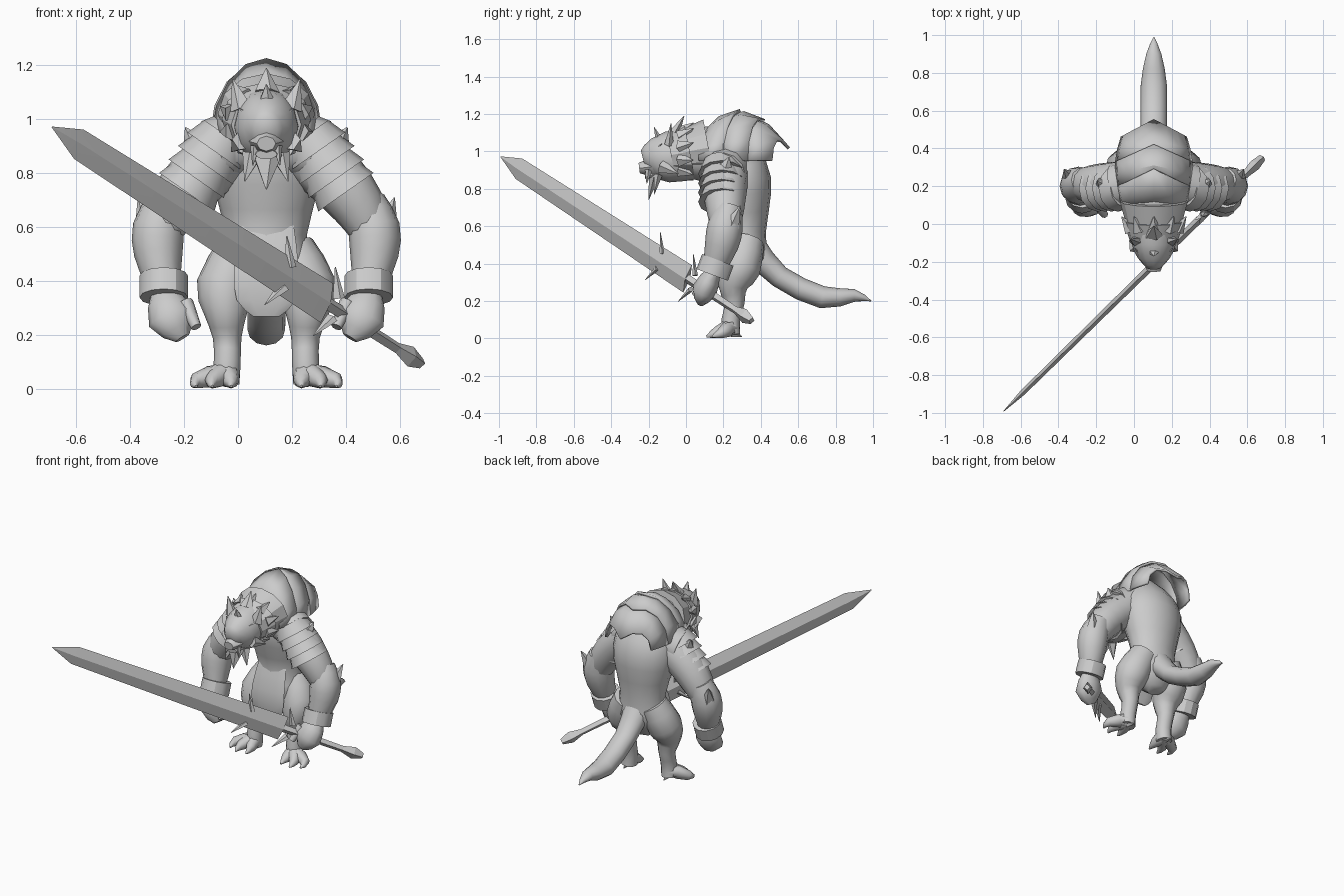
import bpy
import bmesh
from math import sin, cos, pi, radians
from mathutils import Vector

cube = bpy.data.objects.get("Cube")
if cube:
    bpy.data.objects.remove(cube, do_unlink=True)

# The body's symmetry plane; the long sword shifts it off the origin
MIDDLE = Vector((.105, 0, 0))

grey = bpy.data.materials.new("plain grey")
grey.use_nodes = True
grey.diffuse_color = (.6, .6, .6, 1)
grey.node_tree.nodes["Principled BSDF"].inputs["Base Color"].default_value = grey.diffuse_color


def make(name, rows, closed=True, angle=50, thickness=0):
    """Skin a list of equally long vertex rows into one object."""
    bm = bmesh.new()
    grid = [[bm.verts.new(point) for point in row] for row in rows]
    count = len(grid[0])
    for low, high in zip(grid, grid[1:]):
        for i in range(count if closed else count - 1):
            j = (i + 1) % count
            bm.faces.new((low[i], low[j], high[j], high[i]))
    if closed:
        bm.faces.new(grid[0])
        bm.faces.new(grid[-1])
    bmesh.ops.recalc_face_normals(bm, faces=bm.faces)
    mesh = bpy.data.meshes.new(name)
    bm.to_mesh(mesh)
    bm.free()
    mesh.materials.append(grey)
    obj = bpy.data.objects.new(name, mesh)
    bpy.context.collection.objects.link(obj)
    if thickness:
        solid = obj.modifiers.new("thickness", "SOLIDIFY")
        solid.thickness = thickness
        solid.offset = 0
    bpy.ops.object.select_all(action="DESELECT")
    obj.select_set(True)
    bpy.context.view_layer.objects.active = obj
    bpy.ops.object.shade_smooth_by_angle(angle=radians(angle))


def refine(rings):
    """Add a smoothly interpolated ring between each pair of rings."""
    keys = [Vector(ring) for ring in rings]
    if len(keys) == 2:
        return keys
    result = []
    for i, (start, end) in enumerate(zip(keys, keys[1:])):
        before = keys[max(i - 1, 0)]
        after = keys[min(i + 2, len(keys) - 1)]
        bulge = (start + end - before - after) / 16
        result += [start, (start + end) / 2 + bulge]
    return result + [keys[-1]]


def tube(name, rings, flat=1, side=1, sides=12, angle=50):
    """Loft ellipses (x, y, z, half width) along a path; flat is depth over width."""
    rings = refine(rings)
    mids = [Vector(ring[:3]) for ring in rings]
    rows = []
    for i, mid in enumerate(mids):
        along = (mids[min(i + 1, len(mids) - 1)] - mids[max(i - 1, 0)]).normalized()
        ref = Vector((1, 0, 0)) if abs(along.x) < .9 else Vector((0, 1, 0))
        across = (ref - along * ref.dot(along)).normalized()
        other = along.cross(across) * flat
        row = []
        for k in range(sides):
            turn = 2 * pi * k / sides
            point = mid + (across * cos(turn) + other * sin(turn)) * rings[i][3]
            point.x *= side
            row.append(point + MIDDLE)
        rows.append(row)
    make(name, rows, angle=angle)


def middle(name, rings, **options):
    """A tube on the symmetry plane: rings of (y, z, half width)."""
    tube(name, [(0, *ring) for ring in rings], **options)


def spike(name, base, tip, wide, **options):
    tube(name, [(*base, wide), (*tip, .002)], sides=5, angle=30, **options)


def on_sword(x, across=0):
    """Point in the sword's upright plane, at a distance from its centre line."""
    return Vector((x, .98 * x - .315, .53 - .64 * x)) + across * Vector((.29, .29, .91))


def steel(name, stations):
    """Diamond sections along the sword: (x, half width, half thickness)."""
    normal = Vector((.7, -.7, 0))
    make(name, [(on_sword(x, wide), on_sword(x) + normal * thick,
                 on_sword(x, -wide), on_sword(x) - normal * thick)
                for x, wide, thick in stations], angle=10)


# Trunk, neck and tail
middle("torso", [(.33, .3, .06), (.3, .42, .17), (.31, .57, .15), (.3, .77, .2),
                 (.28, .9, .2), (.2, 1.06, .13)], flat=.78, sides=16)
middle("neck", [(.24, .98, .17), (0, .99, .13)])
middle("tail", [(.36, .48, .09), (.5, .33, .07), (.73, .22, .07), (.9, .23, .04),
                (.99, .2, .002)], flat=.85)
middle("loincloth", [(.22, .62, .1), (.17, .45, .12), (.165, .33, .11), (.17, .27, .05)],
       flat=.1)

# Steep-faced head with muzzle, jaw and beard
middle("head", [(.05, .99, .12), (-.1, .97, .118), (-.18, .97, .085), (-.23, .96, .04)],
       flat=1.15)
middle("muzzle", [(-.17, .92, .07), (-.25, .91, .035)], flat=.8, sides=8)
middle("jaw", [(0, .9, .09), (-.22, .87, .04)], flat=.45)
spike("forehead_crest", (0, -.14, 1.05), (0, -.17, 1.13), .04, flat=.6)
spike("mane_crest", (0, -.06, 1.1), (0, -.01, 1.19), .05, flat=.6)
spike("beard", (0, -.17, .87), (0, -.2, .74), .06, flat=.5)

# Two flared collars of mane with a jagged rim
middle("mane_front", [(-.08, .98, .13), (.02, 1, .165)], flat=.85, angle=30)
middle("mane_rear", [(.01, 1, .15), (.12, 1.02, .18)], flat=.85, angle=30)
for k in range(10):
    turn = 2 * pi * (k + .5) / 10
    outward = Vector((cos(turn), 0, .85 * sin(turn)))
    spike("mane_lock", Vector((0, -.03, .99)) + outward * .13,
          Vector((0, .04, 1)) + outward * .18, .04)

# Overlapping shell plates that follow the hump of the back
for i, label in enumerate(("front", "middle", "rear")):
    arches = []
    for rim in (0, .5, 1):
        arch = []
        for k in range(9):
            turn = pi * k / 8
            y = .07 + .13 * i + .13 * rim
            wide = .2 - (y - .28) ** 2
            y += .09 * rim * (1 - abs(cos(turn)))
            crest = 1.2 - 2.8 * (y - .28) ** 2 + .02 * rim
            foot = .95
            arch.append(MIDDLE + Vector((wide * cos(turn), y, foot + (crest - foot) * sin(turn))))
        arches.append(arch)
    make("shell_" + label, arches, closed=False, angle=30, thickness=.016)

for side, label in ((1, "left_"), (-1, "right_")):
    # Face details
    spike(label + "ear", (.09, -.09, 1.04), (.125, -.08, 1.15), .045, flat=.6, side=side)
    spike(label + "brow", (.02, -.21, .98), (.1, -.13, 1.04), .025, side=side)
    spike(label + "cheek", (.09, -.13, .92), (.13, -.04, .88), .04, side=side)
    spike(label + "fang", (.04, -.2, .9), (.05, -.21, .83), .02, side=side)
    spike(label + "beard_lock", (.05, -.15, .87), (.08, -.17, .77), .04, flat=.6, side=side)

    # Shoulder, arm, pointed elbow, fist and cuff
    tube(label + "shoulder", [(0, .25, .95, .13), (.2, .2, .88, .12)], side=side)
    tube(label + "upper_arm", [(.12, .23, .9, .11), (.25, .21, .79, .115), (.34, .21, .68, .1),
                               (.38, .21, .6, .08)], side=side)
    tube(label + "forearm", [(.37, .23, .7, .07), (.4, .21, .6, .095), (.4, .19, .5, .09),
                             (.38, .15, .37, .06)], side=side)
    spike(label + "elbow", (.44, .24, .6), (.475, .29, .71), .05, side=side)
    tube(label + "fist", [(.38, .15, .36, .05), (.35, .1, .26, .09), (.31, .08, .19, .03)],
         flat=.75, side=side)
    tube(label + "thumb", [(.3, .1, .32, .03), (.26, .05, .23, .02)], side=side, sides=8)
    tube(label + "cuff", [(.38, .17, .42, .09), (.38, .14, .34, .09)], side=side, angle=30)

    # Layered shoulder armour stepping down the arm
    step = Vector((.035, 0, -.05))
    for k in range(4):
        rim = Vector((.19, .19, .88)) + step * k
        tube(label + "shoulder_band", [(*(rim - step * 1.2), .1), (*rim, .125)],
             side=side, angle=30)
    spike(label + "shoulder_spike", (.25, .2, .88), (.3, .23, .97), .07, side=side)

    # Leg with a forward knee, and clawed foot
    tube(label + "leg", [(.09, .33, .52, .09), (.15, .29, .38, .11), (.15, .25, .28, .08),
                         (.145, .26, .19, .053), (.145, .24, .1, .05), (.15, .24, .02, .05)],
         side=side)
    for x, y in ((.26, .14), (.2, .11), (.13, .12)):
        tube(label + "toe", [(.15, .24, .06, .05), (x, y + .05, .03, .03), (x, y, .01, .005)],
             side=side, sides=8)
    spike(label + "heel_claw", (.15, .25, .03), (.15, .3, .01), .025, side=side)

# Great sword held in the left fist, with thorns on the blade and guard
steel("blade", [(-.69, .002, .002), (-.59, .06, .015), (.33, .08, .02)])
steel("grip", [(.33, .025, .02), (.61, .02, .02)])
steel("pommel", [(.59, .02, .02), (.64, .04, .03), (.68, .02, .02)])
for x, label in ((.18, "blade_thorn"), (.36, "guard_prong")):
    for way in (1, -1):
        spike(label, on_sword(x, .04 * way) - MIDDLE, on_sword(x - .04, .14 * way) - MIDDLE,
              .025, flat=.6)
